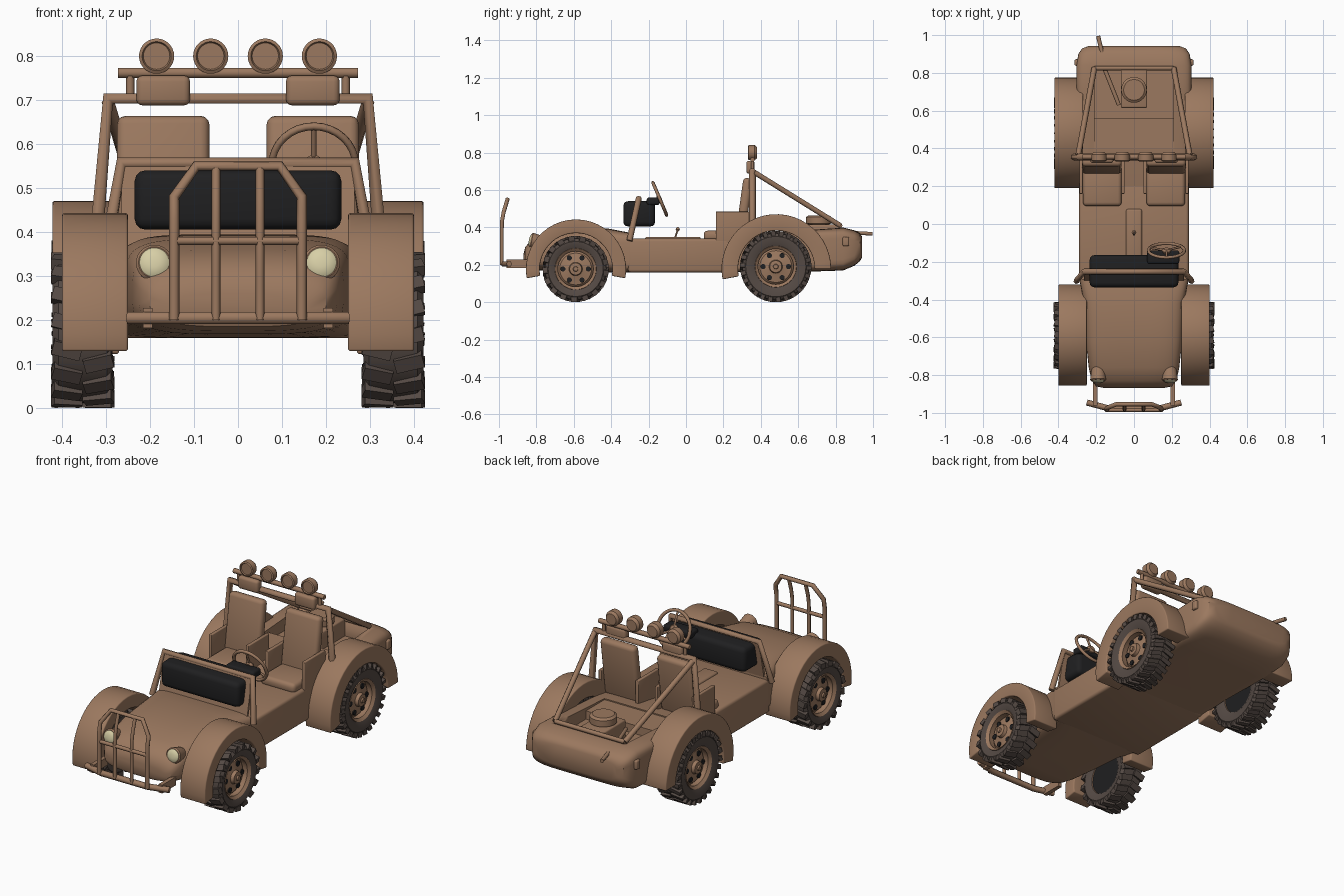
import bpy, bmesh, math
from mathutils import Vector, Matrix

if "Cube" in bpy.data.objects:
    bpy.data.objects.remove(bpy.data.objects["Cube"], do_unlink=True)


def material(name, r, g, b):
    m = bpy.data.materials.new(name)
    m.use_nodes = True
    m.diffuse_color = (r, g, b, 1)
    m.node_tree.nodes["Principled BSDF"].inputs["Base Color"].default_value = (r, g, b, 1)
    return m


BROWN = material("tan_brown", 0.33, 0.19, 0.115)
TYRE = material("tyre_grey", 0.09, 0.068, 0.058)
BLACK = material("black_trim", 0.014, 0.014, 0.015)
CREAM = material("lamp_cream", 0.68, 0.62, 0.38)


def activate(ob):
    bpy.ops.object.select_all(action="DESELECT")
    ob.select_set(True)
    bpy.context.view_layer.objects.active = ob


def finish(name, bm, mat, bevel=0.0, smooth=True):
    bmesh.ops.recalc_face_normals(bm, faces=bm.faces)
    me = bpy.data.meshes.new(name)
    bm.to_mesh(me)
    bm.free()
    me.materials.append(mat)
    ob = bpy.data.objects.new(name, me)
    bpy.context.collection.objects.link(ob)
    activate(ob)
    if bevel:
        mod = ob.modifiers.new("bevel", "BEVEL")
        mod.width, mod.segments = bevel, 3
        bpy.ops.object.modifier_apply(modifier="bevel")
    if smooth:
        bpy.ops.object.shade_smooth_by_angle(angle=math.radians(35))
    return ob


def box(name, centre, size, mat=BROWN, bevel=0.0, tilt=0.0):
    bm = bmesh.new()
    m = Matrix.Translation(centre) @ Matrix.Rotation(tilt, 4, "X") @ Matrix.Diagonal((*size, 1))
    bmesh.ops.create_cube(bm, size=1, matrix=m)
    return finish(name, bm, mat, bevel)


def skin(bm, rings, cap=True):
    rows = [[bm.verts.new(p) for p in ring] for ring in rings]
    n = len(rows[0])
    for a, b in zip(rows, rows[1:]):
        for i in range(n):
            bm.faces.new((a[i], a[(i + 1) % n], b[(i + 1) % n], b[i]))
    if cap:
        bm.faces.new(rows[0])
        bm.faces.new(rows[-1])


def revolve(name, profile, centre, axis, mat=BROWN, seg=32, cap=True):
    """Turn (radius, offset) points around an axis."""
    q = Vector((0, 0, 1)).rotation_difference(Vector(axis))
    turn = [2 * math.pi * i / seg for i in range(seg)]
    bm = bmesh.new()
    skin(bm, [[Vector(centre) + q @ Vector((r * math.cos(a), r * math.sin(a), t)) for a in turn]
              for r, t in profile], cap)
    return finish(name, bm, mat)


def tube(name, pts, r=0.015, mat=BROWN, closed=False):
    cu = bpy.data.curves.new(name, "CURVE")
    cu.dimensions = "3D"
    cu.bevel_depth, cu.bevel_resolution, cu.use_fill_caps = r, 1, True
    sp = cu.splines.new("POLY")
    sp.points.add(len(pts) - 1)
    for p, co in zip(sp.points, pts):
        p.co = (*co, 1)
    sp.use_cyclic_u = closed
    cu.materials.append(mat)
    ob = bpy.data.objects.new(name, cu)
    bpy.context.collection.objects.link(ob)
    activate(ob)
    bpy.ops.object.convert(target="MESH")
    return ob


def loft(name, stations, mat=BROWN, n=40):
    """Skin rounded-box sections: (y, half width, bottom, top, squareness)."""
    rings = []
    for y, w, zb, zt, e in stations:
        ring = []
        for i in range(n):
            a = 2 * math.pi * (i + 0.5) / n
            c, s = math.cos(a), math.sin(a)
            ring.append((math.copysign(abs(c) ** (2 / e), c) * w, y,
                         (zb + zt) / 2 + math.copysign(abs(s) ** (2 / e), s) * (zt - zb) / 2))
        rings.append(ring)
    bm = bmesh.new()
    skin(bm, rings)
    return finish(name, bm, mat)


def fender(name, x0, x1, y, z, r_in, r_out, a0, a1):
    arc = [math.radians(a0 + (a1 - a0) * i / 24) for i in range(25)]
    bm = bmesh.new()
    skin(bm, [[(x, y + r * math.cos(a), z + r * math.sin(a))
               for x, r in ((x0, r_in), (x0, r_out), (x1, r_out), (x1, r_in))] for a in arc])
    finish(name, bm, BROWN, 0.006)


def wheel(name, side, y, z, r, lugs):
    c, ax = Vector((side * 0.353, y, z)), (side, 0, 0)
    revolve(name + "_tyre", [(0.105, -0.055), (0.13, -0.066), (r - 0.03, -0.068), (r - 0.013, -0.055),
                             (r - 0.01, 0), (r - 0.013, 0.055), (r - 0.03, 0.068), (0.13, 0.066),
                             (0.105, 0.055)], c, ax, TYRE, 40, False)
    revolve(name + "_rim", [(0.108, -0.055), (0.1, -0.04), (0.1, 0.02), (0.095, 0.05), (0.11, 0.062),
                            (0.112, 0.055), (0.106, 0.04)], c, ax, BROWN, 32, False)
    revolve(name + "_disc", [(0.1, 0.015), (0.085, 0.03), (0.05, 0.036), (0.036, 0.04), (0.032, 0.058),
                             (0.014, 0.06), (0.012, 0.068)], c, ax)
    revolve(name + "_inner_disc", [(0.104, -0.05), (0.104, -0.045)], c, ax, BLACK)
    # rim openings around the hub
    for k in range(6):
        a = math.tau * k / 6
        p = c + Vector((side * 0.026, 0.068 * math.cos(a), 0.068 * math.sin(a)))
        revolve(name + "_rim_hole", [(0.014, 0), (0.014, 0.013)], p, ax, BLACK, 10)
    # staggered tread blocks in two rows
    bm = bmesh.new()
    for k in range(lugs * 2):
        s = 1 if k % 2 else -1
        m = (Matrix.Translation(c) @ Matrix.Rotation(math.pi * k / lugs, 4, "X")
             @ Matrix.Translation((s * 0.036, 0, r - 0.014)) @ Matrix.Rotation(s * 0.25, 4, "Z")
             @ Matrix.Diagonal((0.066, math.pi * r / lugs, 0.026, 1)))
        bmesh.ops.create_cube(bm, size=1, matrix=m)
    finish(name + "_tread", bm, TYRE, smooth=False)


# body shell
loft("hood", [(-0.868, 0.16, 0.2, 0.26, 3), (-0.86, 0.2, 0.185, 0.295, 3), (-0.83, 0.225, 0.175, 0.33, 3.5),
              (-0.76, 0.24, 0.168, 0.36, 4), (-0.62, 0.255, 0.165, 0.385, 4.5), (-0.42, 0.265, 0.16, 0.395, 5),
              (-0.29, 0.29, 0.16, 0.37, 8)])
box("tub", (0, -0.04, 0.25), (0.58, 0.54, 0.18), bevel=0.015)
rear = loft("rear_body", [(0.2, 0.29, 0.16, 0.34, 12), (0.38, 0.29, 0.165, 0.37, 10), (0.7, 0.305, 0.165, 0.39, 8),
                          (0.84, 0.305, 0.17, 0.4, 7), (0.9, 0.295, 0.195, 0.385, 6), (0.93, 0.275, 0.22, 0.37, 5),
                          (0.942, 0.24, 0.24, 0.35, 4)])
cutter = box("engine_bay_cutter", (0, 0.61, 0.45), (0.42, 0.42, 0.26))
mod = rear.modifiers.new("engine_bay", "BOOLEAN")
mod.object, mod.operation, mod.solver = cutter, "DIFFERENCE", "EXACT"
activate(rear)
bpy.ops.object.modifier_apply(modifier="engine_bay")
bpy.data.objects.remove(cutter, do_unlink=True)
box("engine_bay_shelf", (0, 0.475, 0.34), (0.44, 0.17, 0.05))
box("centre_tunnel", (0, -0.07, 0.335), (0.085, 0.3, 0.03), bevel=0.012)

# engine and exhaust
box("engine_block", (0, 0.72, 0.365), (0.14, 0.21, 0.1), bevel=0.008)
revolve("air_cleaner", [(0.04, 0), (0.068, 0.012), (0.068, 0.045), (0.055, 0.055)], (0, 0.71, 0.41), (0, 0, 1))
tube("exhaust_pipe", [(-0.08, 0.63, 0.37), (-0.155, 0.82, 0.385), (-0.165, 0.89, 0.372), (-0.19, 0.995, 0.366)], 0.011)

# windshield, dashboard and controls
box("windshield_panel", (0, -0.277, 0.445), (0.53, 0.012, 0.22), tilt=-0.2)
frame = [(-0.305, -0.302, 0.33), (-0.265, -0.252, 0.557), (0.265, -0.252, 0.557), (0.305, -0.302, 0.33)]
tube("windshield_frame", frame, 0.016)
box("dashboard", (0, -0.25, 0.473), (0.47, 0.17, 0.135), BLACK, 0.025)
box("instrument_binnacle", (0.155, -0.175, 0.54), (0.17, 0.07, 0.04), BLACK, 0.012)
hub, axis = Vector((0.172, -0.14, 0.553)), Vector((0, 0.92, 0.39))
q = Vector((0, 0, 1)).rotation_difference(axis)
rim = [hub + q @ Vector((0.095 * math.cos(a), 0.095 * math.sin(a), 0))
       for a in [math.tau * i / 32 for i in range(32)]]
tube("steering_wheel_rim", rim, 0.009, closed=True)
for k in (3, 14, 24):
    tube("steering_wheel_spoke", [hub, rim[k]], 0.006)
revolve("steering_hub", [(0.02, -0.012), (0.024, 0), (0.016, 0.01)], hub, axis, seg=16)
tube("steering_column", [hub, hub - axis * 0.1], 0.012)
tube("gear_lever", [(0, -0.06, 0.34), (0, -0.045, 0.385)], 0.005)
revolve("gear_knob", [(0.004, -0.012), (0.012, 0), (0.004, 0.012)], (0, -0.044, 0.39), (0, 0, 1), seg=12)

# roll cage and lamp bar
for s in (-1, 1):
    tube("rear_stay", [(s * 0.295, 0.365, 0.695), (s * 0.21, 0.825, 0.41)], 0.015)
    tube("lamp_bar_post", [(s * 0.245, 0.355, 0.7), (s * 0.245, 0.355, 0.76)], 0.01)
tube("roll_hoop", [(-0.325, 0.355, 0.35), (-0.295, 0.355, 0.704), (0.295, 0.355, 0.704), (0.325, 0.355, 0.35)], 0.018)
tube("stay_crossbar", [(-0.21, 0.825, 0.41), (0.21, 0.825, 0.41)], 0.012)
tube("lamp_bar", [(-0.273, 0.355, 0.762), (0.273, 0.355, 0.762)], 0.013)
for x in (-0.185, -0.062, 0.062, 0.185):
    revolve("roof_lamp", [(0.03, 0.025), (0.04, 0.012), (0.04, -0.02), (0.033, -0.024), (0.03, -0.018)],
            (x, 0.355, 0.8), (0, 1, 0), seg=28)

# front bumper and grille guard
tube("front_bumper", [(-0.25, -0.945, 0.205), (-0.14, -0.975, 0.205), (0.14, -0.975, 0.205), (0.25, -0.945, 0.205)], 0.016)


def lean(x, z):
    return (x, -0.985 + max(0, z - 0.42) ** 1.5 * 0.65, z)


heights = (0.2, 0.38, 0.43, 0.48)
left = [lean(-0.145, z) for z in heights] + [lean(-0.095, 0.55)]
tube("guard_hoop", left + [(-x, y, z) for x, y, z in reversed(left)], 0.012)
for x in (-0.05, 0.05):
    tube("guard_upright", [lean(x, z) for z in (*heights, 0.55)], 0.01)
tube("guard_crossbar", [lean(-0.145, 0.38), lean(0.145, 0.38)], 0.01)

# parts mirrored on both sides
for s, side in ((1, "left"), (-1, "right")):
    box(side + "_bumper_arm", (s * 0.205, -0.9, 0.205), (0.022, 0.12, 0.045))
    fender(side + "_front_fender", s * 0.25, s * 0.4, -0.588, 0.175, 0.195, 0.268, -10, 190)
    fender(side + "_rear_fender", s * 0.27, s * 0.422, 0.483, 0.178, 0.205, 0.293, 0, 191)
    wheel(side + "_front_wheel", s, -0.59, 0.178, 0.177, 17)
    wheel(side + "_rear_wheel", s, 0.48, 0.191, 0.191, 26)
    # headlight pod with cream lens
    tilt = Vector((0, -1, 0.2)).normalized()
    lamp = Vector((s * 0.19, -0.825, 0.33))
    revolve(side + "_headlight_pod", [(0.02, -0.1), (0.036, -0.05), (0.042, 0), (0.036, 0.006)], lamp, tilt)
    revolve(side + "_headlight_lens", [(0.036, 0.004), (0.028, 0.011), (0.012, 0.015)], lamp, tilt, CREAM)
    box(side + "_tail_light", (s * 0.3, 0.855, 0.325), (0.03, 0.035, 0.05), bevel=0.008)
    # seat
    box(side + "_seat_cushion", (s * 0.168, 0.2, 0.355), (0.205, 0.21, 0.055), bevel=0.02)
    box(side + "_seat_back", (s * 0.17, 0.31, 0.505), (0.21, 0.05, 0.32), bevel=0.02, tilt=-0.14)
    box(side + "_headrest", (s * 0.17, 0.345, 0.722), (0.122, 0.045, 0.068), bevel=0.014)
    for x in (0.058, 0.28):
        box(side + "_seat_side_panel", (s * x, 0.25, 0.39), (0.018, 0.18, 0.19), bevel=0.004)
